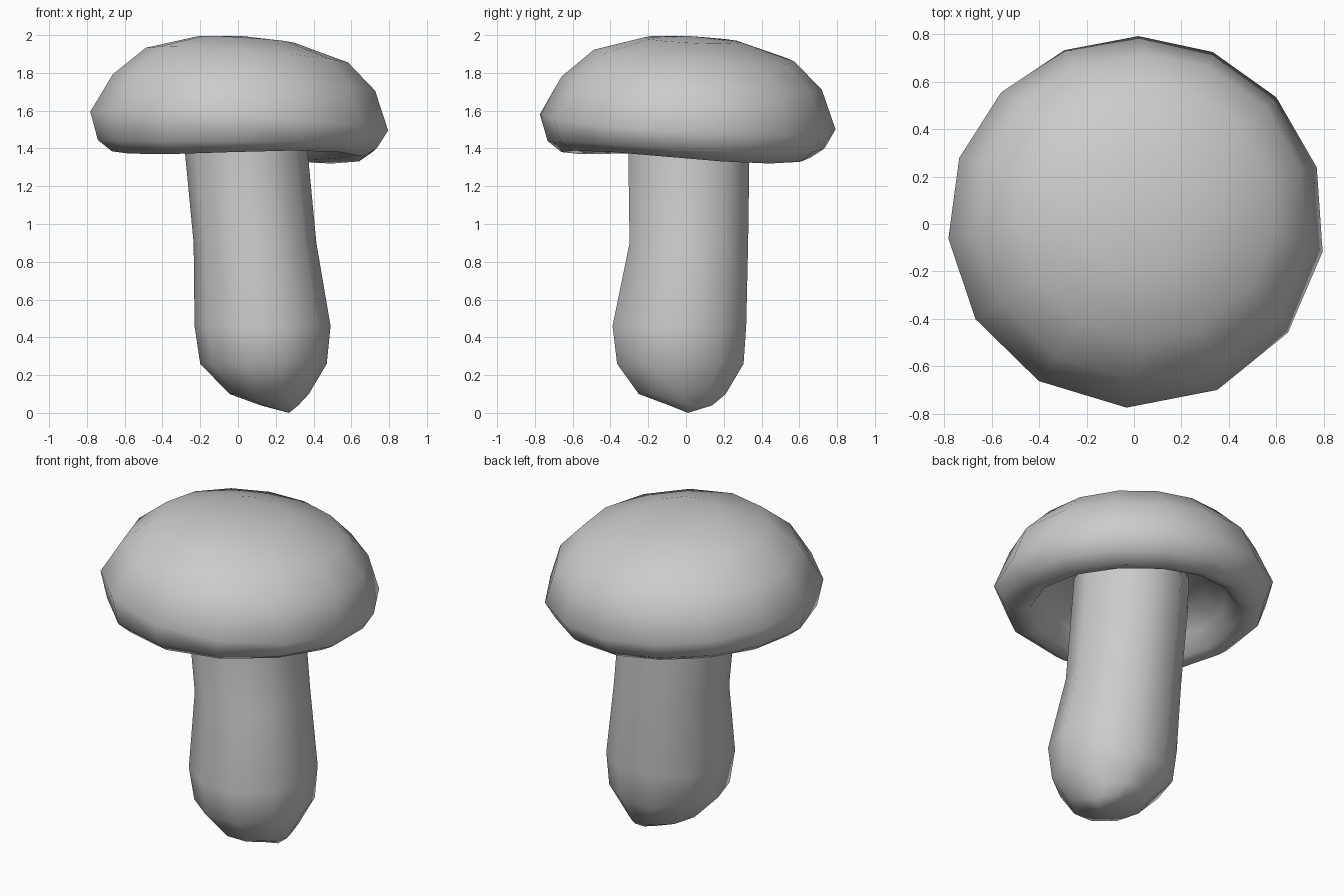
import bpy, bmesh
from math import sin, cos, tau, radians

cube = bpy.data.objects.get("Cube")
if cube:
    bpy.data.objects.remove(cube, do_unlink=True)

grey = bpy.data.materials.new("plain grey")
grey.use_nodes = True
grey.diffuse_color = (0.6, 0.6, 0.6, 1)
grey.node_tree.nodes["Principled BSDF"].inputs["Base Color"].default_value = (0.6, 0.6, 0.6, 1)


def loft(name, rings, start=None, end=None):
    """Skin a stack of point rings, closing either end with a pole point."""
    bm = bmesh.new()
    loops = [[bm.verts.new(p) for p in ring] for ring in rings]
    n = len(loops[0])
    for a, b in zip(loops, loops[1:]):
        for i in range(n):
            j = (i + 1) % n
            bm.faces.new((a[i], a[j], b[j], b[i]))
    for pole, loop in ((start, loops[0]), (end, loops[-1])):
        if pole:
            tip = bm.verts.new(pole)
            for i in range(n):
                bm.faces.new((loop[i], loop[(i + 1) % n], tip))
    bmesh.ops.recalc_face_normals(bm, faces=bm.faces)
    for f in bm.faces:
        f.smooth = True
    mesh = bpy.data.meshes.new(name)
    bm.to_mesh(mesh)
    bm.free()
    mesh.materials.append(grey)
    obj = bpy.data.objects.new(name, mesh)
    bpy.context.collection.objects.link(obj)
    return obj


# Cap: tilted dome with a rolled, slightly wavy rim and hollow underside
def cap_point(r, z, shift, tilt, wave, i, sides=14):
    a = -tau / 4 + tau * i / sides
    a += radians(6 * cos(a - 0.2) - 1.8)
    x, y = r * cos(a), r * sin(a) * 0.985
    z -= tilt * (x + 0.75 * y) + wave * sin(2 * a)
    return x + shift, y + shift * 0.85, z


# radius, height, sideways shift, tilt, waviness
cap_profile = [(0.26, 1.975, 0.04, 0.065, 0), (0.54, 1.89, 0.05, 0.075, 0),
               (0.7, 1.745, 0.035, 0.065, 0), (0.795, 1.54, 0.01, 0.065, 0),
               (0.745, 1.42, 0.0, 0.035, 0.015), (0.67, 1.367, 0.0, 0.03, 0.022),
               (0.59, 1.385, 0.0, 0.03, 0.022), (0.53, 1.48, 0.0, 0.03, 0),
               (0.42, 1.57, 0.0, 0.03, 0), (0.28, 1.6, 0.0, 0.03, 0)]
loft("mushroom_cap",
     [[cap_point(*ring, i) for i in range(14)] for ring in cap_profile],
     start=(0.02, 0.02, 1.995), end=(0, 0, 1.61))

# Stem: leaning column with a bulging, rounded foot
stem_rings = [(1.62, 0.03, 0.015, 0.32, 0.33), (1.37, 0.045, 0.015, 0.325, 0.337),
              (0.9, 0.09, 0.015, 0.325, 0.33), (0.46, 0.13, -0.035, 0.36, 0.372),
              (0.26, 0.135, -0.03, 0.335, 0.352), (0.1, 0.165, -0.02, 0.21, 0.242),
              (0.04, 0.22, 0.025, 0.1, 0.12)]
loft("mushroom_stem",
     [[(cx + rx * cos(tau * i / 10), cy + ry * sin(tau * i / 10), z) for i in range(10)]
      for z, cx, cy, rx, ry in stem_rings],
     end=(0.27, 0.01, 0))
